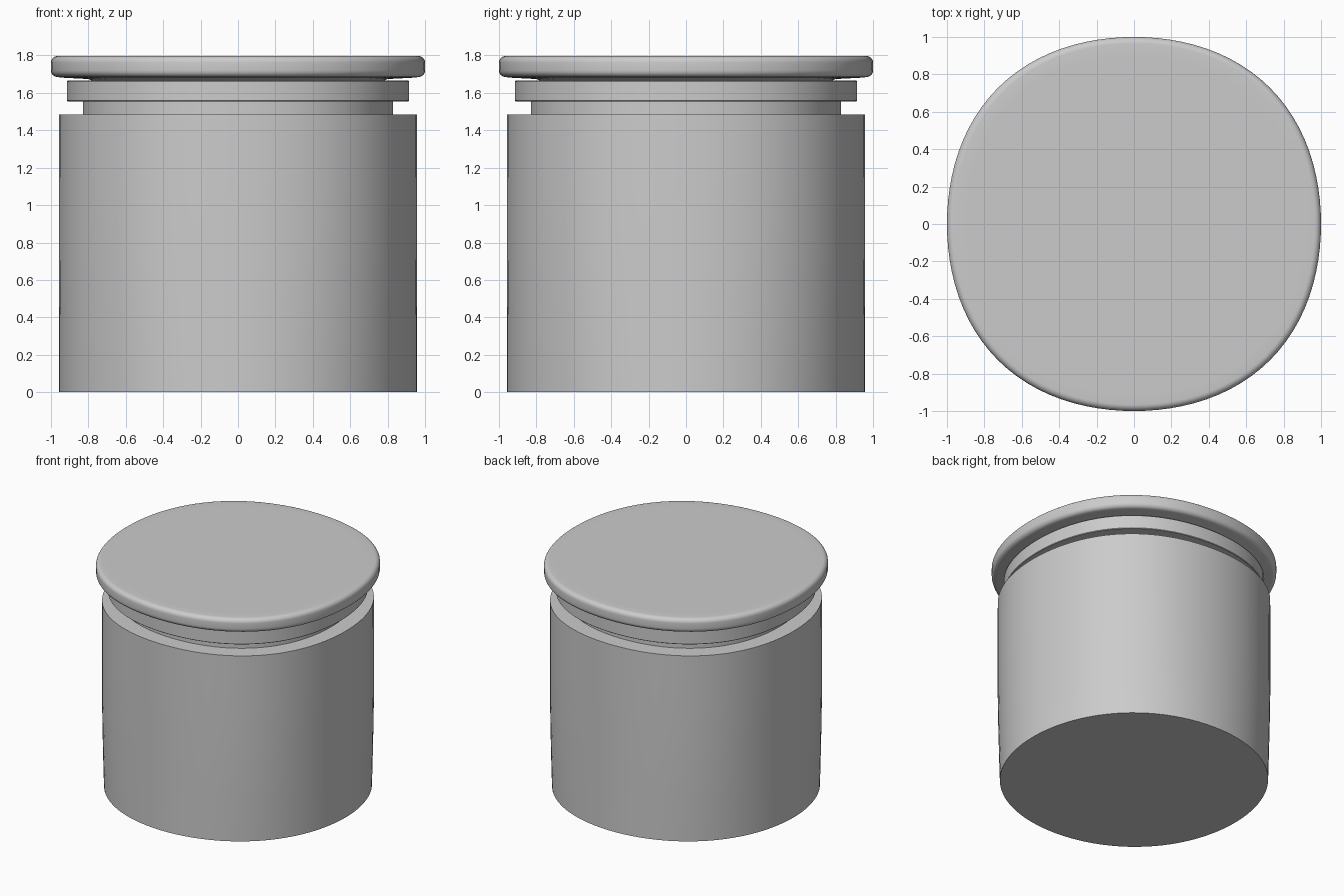
import bpy, bmesh, math

if "Cube" in bpy.data.objects:
    bpy.data.objects.remove(bpy.data.objects["Cube"])

SEGMENTS = 96


def soft_square_lathe(name, profile):
    """Stack rings of (radius, height, diagonal bulge) and cap both ends."""
    bm = bmesh.new()
    rings = []
    for radius, z, bulge in profile:
        ring = []
        for i in range(SEGMENTS):
            a = 2 * math.pi * i / SEGMENTS
            r = radius * (1 + bulge * (1 - math.cos(4 * a)) / 2)
            ring.append(bm.verts.new((r * math.cos(a), r * math.sin(a), z)))
        rings.append(ring)
    for low, high in zip(rings, rings[1:]):
        for i in range(SEGMENTS):
            j = (i + 1) % SEGMENTS
            bm.faces.new((low[i], low[j], high[j], high[i]))
    bm.faces.new(rings[0][::-1])
    bm.faces.new(rings[-1])
    bmesh.ops.recalc_face_normals(bm, faces=bm.faces)
    mesh = bpy.data.meshes.new(name)
    bm.to_mesh(mesh)
    bm.free()
    obj = bpy.data.objects.new(name, mesh)
    bpy.context.collection.objects.link(obj)
    bpy.ops.object.select_all(action='DESELECT')
    obj.select_set(True)
    bpy.context.view_layer.objects.active = obj
    bpy.ops.object.shade_smooth_by_angle(angle=math.radians(35))
    return obj


K = 0.029  # how far the diagonals swell beyond a true circle

# Jar body with its stepped neck; the base is closer to a true circle
soft_square_lathe("jar_body", [
    (0.957, 0.0, 0.013), (0.957, 0.2, 0.019), (0.957, 0.45, 0.025),
    (0.958, 0.75, K), (0.958, 1.1, K), (0.957, 1.485, K),
    (0.83, 1.485, K), (0.83, 1.555, K),
    (0.911, 1.555, K), (0.915, 1.559, K), (0.915, 1.661, K),
    (0.911, 1.665, K), (0.78, 1.665, K),
])

# Lid with shallow underside and rounded rim
lid = [(0.78, 1.665, K), (0.80, 1.674, K), (0.95, 1.682, K)]
EDGE = 0.035
for centre_z, start in ((1.685 + EDGE, -90), (1.797 - EDGE, 0)):
    for step in range(7):
        a = math.radians(start + 15 * step)
        lid.append((1 - EDGE + EDGE * math.cos(a), centre_z + EDGE * math.sin(a), K))
lid.append((0.9, 1.797, K))
soft_square_lathe("lid", lid)
